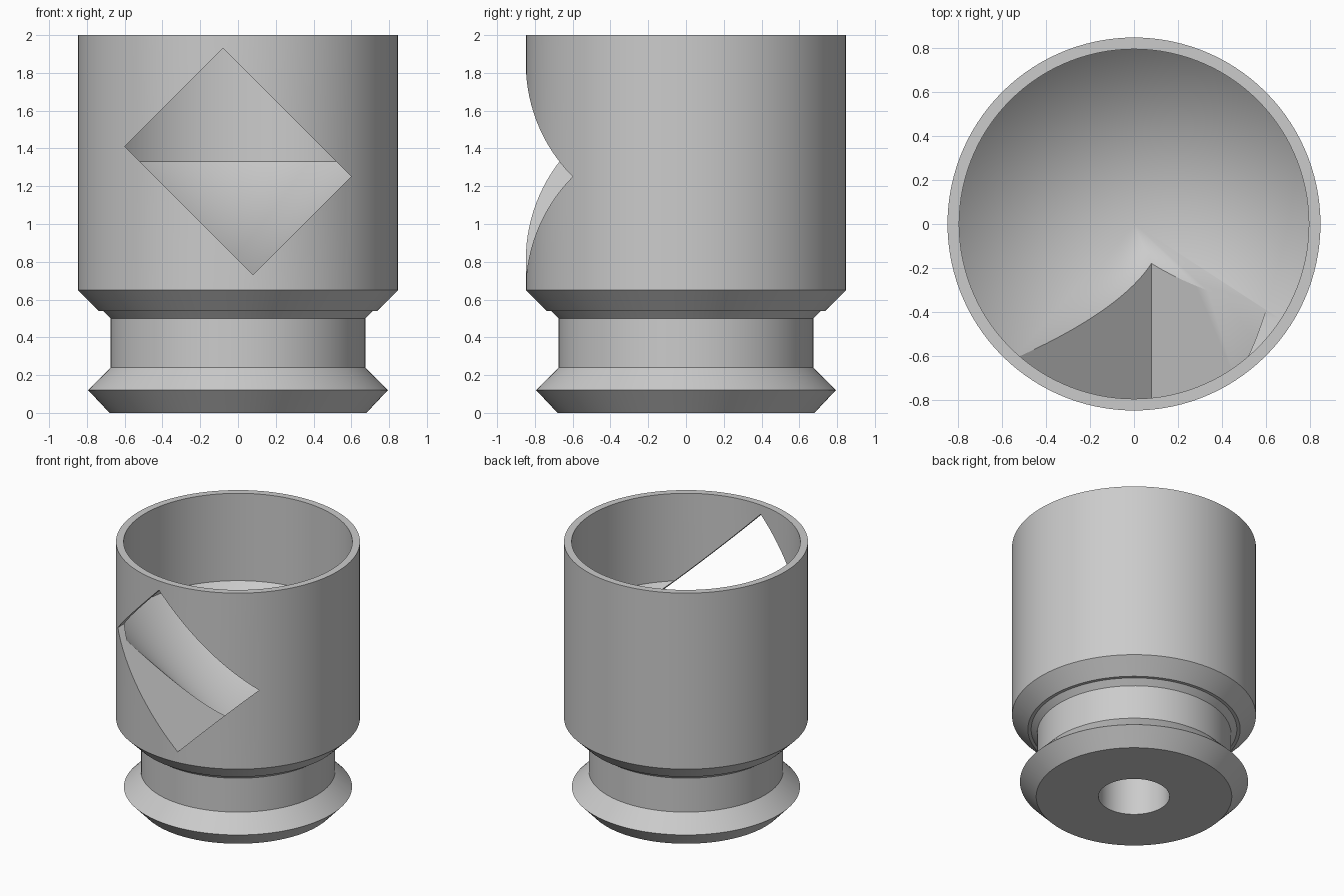
import bpy, bmesh
from math import pi, radians
from mathutils import Matrix, Vector

if "Cube" in bpy.data.objects:
    bpy.data.objects.remove(bpy.data.objects["Cube"])


def finish(bm, name):
    bmesh.ops.recalc_face_normals(bm, faces=bm.faces)
    mesh = bpy.data.meshes.new(name)
    bm.to_mesh(mesh)
    bm.free()
    obj = bpy.data.objects.new(name, mesh)
    bpy.context.collection.objects.link(obj)
    return obj


def lathe(name, profile, steps=120):
    bm = bmesh.new()
    verts = [bm.verts.new((r, 0, z)) for r, z in profile]
    edges = [bm.edges.new(pair) for pair in zip(verts, verts[1:])]
    bmesh.ops.spin(bm, geom=verts + edges, cent=(0, 0, 0), axis=(0, 0, 1),
                   angle=2 * pi, steps=steps)
    bmesh.ops.remove_doubles(bm, verts=bm.verts, dist=1e-4)
    return finish(bm, name)


# Cup body: underside bore, flange, groove, outer wall, then the funnel inside
body = lathe("cup_body", [
    (0, 0.45), (0.247, 0.45), (0.247, 0),
    (0.68, 0), (0.793, 0.12), (0.675, 0.24), (0.675, 0.5),
    (0.715, 0.54), (0.738, 0.54), (0.848, 0.65),
    (0.848, 2), (0.795, 2), (0.795, 1.33), (0, 0.535)])

# Side window: a tilted rectangular slot cut through the front wall
bm = bmesh.new()
bmesh.ops.create_cube(bm, size=1, matrix=(
    Matrix.Translation((0, -0.5, 1.33)) @ Matrix.Rotation(radians(45), 4, 'Y')
    @ Matrix.Diagonal(Vector((0.96, 1.0, 0.735, 1)))))
cutter = finish(bm, "window_cutter")
cutter.hide_render = True

cut = body.modifiers.new("window", 'BOOLEAN')
cut.operation = 'DIFFERENCE'
cut.solver = 'EXACT'
cut.object = cutter

# Apply the cut and shade the round walls smooth
bpy.context.view_layer.objects.active = body
body.select_set(True)
bpy.ops.object.modifier_apply(modifier=cut.name)
bpy.data.objects.remove(cutter)
bpy.ops.object.shade_smooth_by_angle(angle=radians(30))
